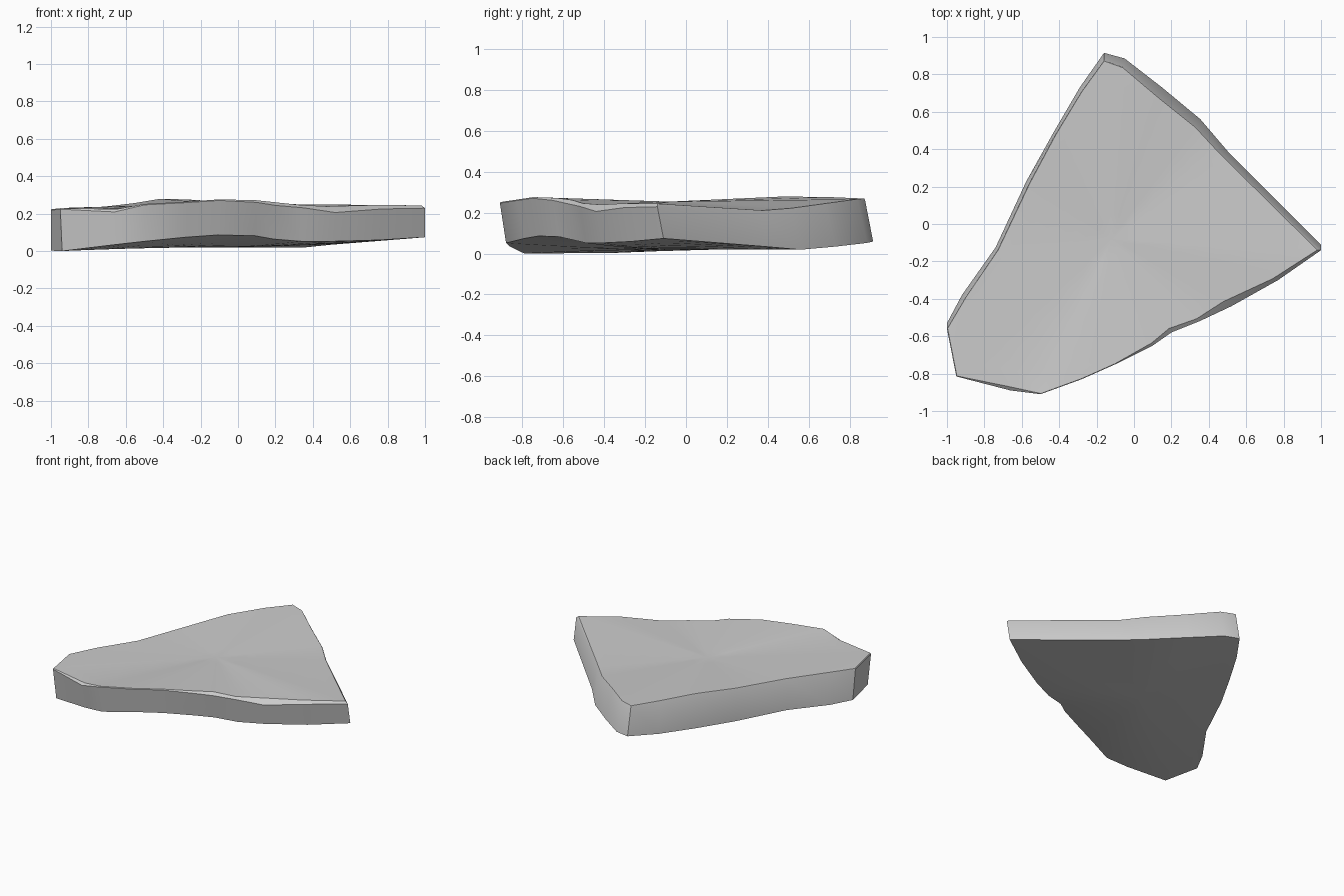
import bpy, bmesh, math
from mathutils import Vector

if "Cube" in bpy.data.objects:
    bpy.data.objects.remove(bpy.data.objects["Cube"])

# Slab outline, anticlockwise: top x, top y, bottom x, bottom y, top z, bottom z
OUTLINE = [
    (1.00, -.14, 1.00, -.11, .250, .080),
    (.77, -.30, .76, -.27, .252, .065),
    (.52, -.44, .51, -.41, .245, .058),
    (.35, -.52, .34, -.49, .252, .058),
    (.20, -.58, .19, -.54, .268, .070),
    (.10, -.65, .09, -.62, .278, .088),
    (-.10, -.75, -.11, -.72, .282, .092),
    (-.28, -.83, -.28, -.79, .270, .080),
    (-.50, -.91, -.50, -.88, .258, .058),
    (-.66, -.89, -.66, -.86, .230, .040),
    (-.95, -.815, -.94, -.79, .235, .006),
    (-1.00, -.56, -1.00, -.53, .230, .008),
    (-.90, -.39, -.92, -.38, .238, .008),
    (-.73, -.14, -.74, -.125, .242, .018),
    (-.56, .22, -.575, .23, .262, .028),
    (-.42, .48, -.43, .49, .285, .036),
    (-.28, .71, -.29, .73, .282, .048),
    (-.16, .875, -.16, .915, .275, .065),
    (-.06, .84, -.05, .885, .272, .058),
    (.13, .68, .15, .73, .250, .040),
    (.33, .52, .355, .56, .228, .025),
    (.46, .38, .50, .39, .217, .040),
]
# Chipped stretches of the top edge: outline index -> inset
CHIPS = {0: .02, 1: .03, 2: .05, 3: .02, 4: .025, 5: .015, 9: .02}
CENTRE = Vector((-.12, -.08, 0))

bm = bmesh.new()


def ring(points):
    return [bm.verts.new(p) for p in points]


def bridge(a, b):
    n = len(a)
    for i in range(n):
        j = (i + 1) % n
        bm.faces.new((a[i], a[j], b[j], b[i]))


def shrunk(points, t, z, power):
    # Draw a rim towards the centre, easing its height to z
    out = []
    for p in points:
        q = CENTRE.lerp(p, t)
        q.z = z + (p.z - z) * t ** power
        out.append(q)
    return out


def cap(rim, points, z, power):
    # Gently uneven face filling a rim
    last = rim
    for t in (.9, .75, .55, .35, .15):
        r = ring(shrunk(points, t, z, power))
        bridge(last, r)
        last = r
    c = bm.verts.new((CENTRE.x, CENTRE.y, z))
    for i in range(len(last)):
        bm.faces.new((last[i], last[(i + 1) % len(last)], c))


# Walls: bottom rim, shoulder, and top rim cut back at the chips
bottom = [Vector((r[2], r[3], r[5])) for r in OUTLINE]
top, shoulder = [], []
for i, r in enumerate(OUTLINE):
    p = Vector((r[0], r[1], r[4]))
    inward = (CENTRE - p)
    inward.z = 0
    cut = CHIPS.get(i, .004)
    top.append(p + inward.normalized() * cut)
    shoulder.append(p - Vector((0, 0, .003 + cut * .6)))
rb, rs, rt = ring(bottom), ring(shoulder), ring(top)
bridge(rb, rs)
bridge(rs, rt)

# Broad faces
cap(rt, top, .260, 1)
cap(rb, bottom, .026, 1.8)

bmesh.ops.recalc_face_normals(bm, faces=bm.faces[:])
mesh = bpy.data.meshes.new("stone_slab")
bm.to_mesh(mesh)
bm.free()
slab = bpy.data.objects.new("stone_slab", mesh)
bpy.context.collection.objects.link(slab)

# Set on the ground
low = min(v.co.z for v in mesh.vertices)
for v in mesh.vertices:
    v.co.z -= low

bpy.context.view_layer.objects.active = slab
slab.select_set(True)
bpy.ops.object.shade_smooth_by_angle(angle=math.radians(30))
